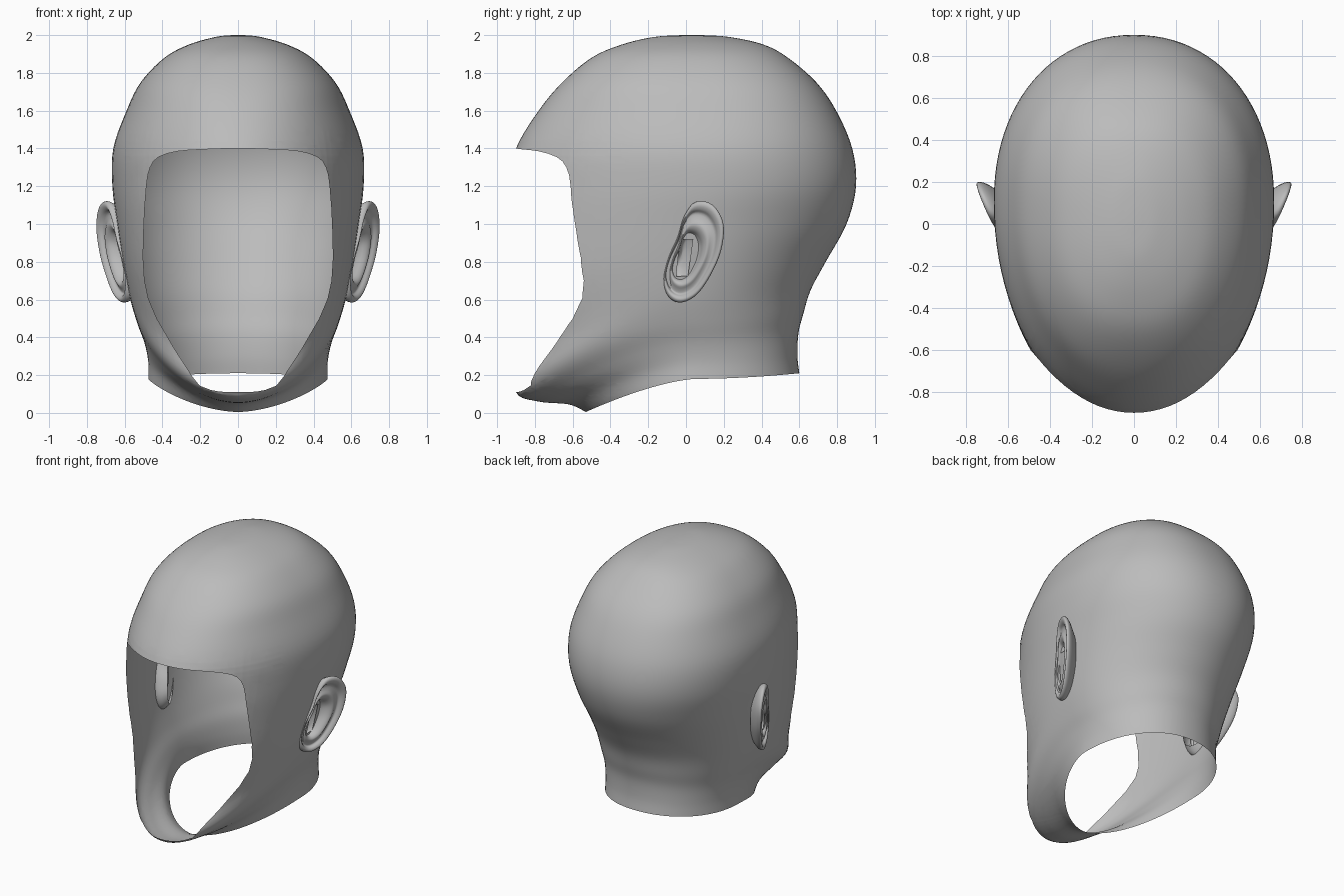
import bpy, bmesh, math
from mathutils import Vector
from mathutils.geometry import convex_hull_2d

if "Cube" in bpy.data.objects:
    bpy.data.objects.remove(bpy.data.objects["Cube"])

grey = bpy.data.materials.new("plain grey")
grey.diffuse_color = (0.5, 0.5, 0.5, 1)
grey.use_nodes = True
grey.node_tree.nodes["Principled BSDF"].inputs["Base Color"].default_value = grey.diffuse_color


def spline(pts, n, closed=False):
    """Catmull-Rom through tuples of any length."""
    out, m = [], len(pts)
    get = (lambda k: pts[k % m]) if closed else (lambda k: pts[min(max(k, 0), m - 1)])
    for i in range(m if closed else m - 1):
        a, b, c, d = (get(i + k) for k in (-1, 0, 1, 2))
        for s in range(n):
            t = s / n
            out.append(tuple(0.5 * (2 * q + (r - p) * t + (2 * p - 5 * q + 4 * r - w) * t * t
                                    + (3 * q - p - 3 * r + w) * t ** 3)
                             for p, q, r, w in zip(a, b, c, d)))
    if not closed:
        out.append(tuple(pts[-1]))
    return out


def loft(bm, rings):
    """Bridge a list of closed rings and cap the last one."""
    vs = [[bm.verts.new(p) for p in r] for r in rings]
    n = len(vs[0])
    for a, b in zip(vs, vs[1:]):
        for j in range(n):
            k = (j + 1) % n
            bm.faces.new((a[j], a[k], b[k], b[j]))
    mid = bm.verts.new(sum((v.co for v in vs[-1]), Vector()) / n)
    for j in range(n):
        bm.faces.new((vs[-1][j], vs[-1][(j + 1) % n], mid))


def finish(bm, name):
    me = bpy.data.meshes.new(name)
    bm.to_mesh(me)
    bm.free()
    me.materials.append(grey)
    for p in me.polygons:
        p.use_smooth = True
    ob = bpy.data.objects.new(name, me)
    bpy.context.collection.objects.link(ob)


# Head rings, neck edge to crown: front y, z | side x, y, z | back y, z
# followed by the roundness power of the front and back halves
LEVELS = [
    (-.53, .005, .475, .05, .18, .60, .21, 1.15, .93),
    (-.62, .045, .475, .05, .27, .59, .30, 1.12, .93),
    (-.78, .06, .495, .03, .37, .595, .42, 1.05, .95),
    (-.90, .11, .535, .0, .48, .62, .52, 1, .97),
    (-.88, .30, .575, .0, .62, .66, .65, 1, 1),
    (-.965, .65, .61, .02, .80, .74, .80, 1, 1),
    (-.965, 1.0, .64, .05, 1.0, .85, 1.0, 1, .97),
    (-.94, 1.2, .665, .10, 1.2, .90, 1.2, 1, .94),
    (-.90, 1.4, .66, .10, 1.4, .88, 1.4, 1, .92),
    (-.78, 1.6, .59, .10, 1.6, .795, 1.6, .94, .89),
    (-.655, 1.75, .515, .08, 1.75, .69, 1.75, .88, .86),
    (-.50, 1.88, .39, .06, 1.88, .54, 1.88, .86, .86),
    (-.34, 1.95, .26, .04, 1.95, .41, 1.95, .88, .88),
    (-.17, 1.99, .12, .03, 1.99, .23, 1.99, .95, .95),
    (-.02, 2.0, .03, .03, 2.0, .08, 2.0, 1, 1),
]
COLS = 96


def head_ring(fy, fz, sx, sy, sz, by, bz, pf, pb):
    pts = []
    for j in range(COLS):
        t = 2 * math.pi * j / COLS
        s, c = math.sin(t), math.cos(t)
        ey, ez, p = (fy, fz, pf) if c > 0 else (by, bz, pb)
        pts.append((math.copysign(sx * abs(s) ** p, s), sy + (ey - sy) * abs(c) ** p,
                    sz + (ez - sz) * abs(c) ** 1.7))
    return pts


bm = bmesh.new()
loft(bm, [head_ring(*r) for r in spline(LEVELS, 5)])

# Face opening: a convex outline seen from the front, cut edge by edge
half = [(0, 1.4), (.18, 1.395), (.32, 1.385), (.42, 1.355), (.465, 1.30), (.485, 1.2),
        (.50, .95), (.495, .70), (.43, .50), (.24, .19), (.18, .135), (.10, .113), (0, .11)]
loop = spline(half + [(-x, z) for x, z in half[-2:0:-1]], 2, True)
outline = [loop[i] for i in sorted(convex_hull_2d([Vector(p) for p in loop]))]
planes = []
for (x0, z0), (x1, z1) in zip(outline, outline[1:] + outline[:1]):
    planes.append((Vector((x0, 0, z0)), Vector((z0 - z1, 0, x1 - x0)).normalized()))


def front_faces():
    return [f for f in bm.faces if f.calc_center_median().y < -.35
            and f.calc_center_median().z < 1.5]


for co, no in planes:
    faces = front_faces()
    edges = {e for f in faces for e in f.edges}
    verts = {v for f in faces for v in f.verts}
    bmesh.ops.bisect_plane(bm, geom=list(verts) + list(edges) + faces, dist=1e-5,
                           plane_co=co, plane_no=no)
hole = [f for f in front_faces()
        if all((f.calc_center_median() - co).dot(no) < 0 for co, no in planes)]


# Openings under the ears, so the ear hollows sink into the head
def under_ear(p):
    u, w = p.y + .02 - .25 * (p.z - .81), p.z - .81
    return abs(p.x) > .5 and (u / .05) ** 2 + (w / .11) ** 2 < 1


hole += [f for f in bm.faces if under_ear(f.calc_center_median())]
bmesh.ops.delete(bm, geom=hole, context='FACES')
finish(bm, "head_shell")

# Ears: outline in y, z and a relief profile (scale, outward offset)
EAR = [(-.095, .82), (-.045, .93), (-.01, 1.04), (.05, 1.115), (.14, 1.10), (.197, 1.0),
       (.185, .86), (.13, .73), (.055, .625), (-.03, .585), (-.095, .62), (-.12, .71)]
RELIEF = [(.75, -.09), (.93, -.05), (1, -.02), (.99, 0), (.93, .008), (.86, 0), (.80, -.018),
          (.70, -.012), (.60, .0), (.50, -.015), (.40, -.06), (.15, -.08)]
CY, CZ = -.02, .81
for side, name in ((1, "right_ear"), (-1, "left_ear")):
    bm = bmesh.new()
    rings = []
    for s, off in spline(RELIEF, 3):
        ring = []
        for y, z in spline(EAR, 5, True):
            y, z = CY + (y - CY) * s, CZ + (z - CZ) * s
            ring.append((side * (.65 + .44 * y + .08 * (z - .85) + off), y, z))
        rings.append(ring)
    loft(bm, rings)
    bmesh.ops.recalc_face_normals(bm, faces=bm.faces[:])
    finish(bm, name)
